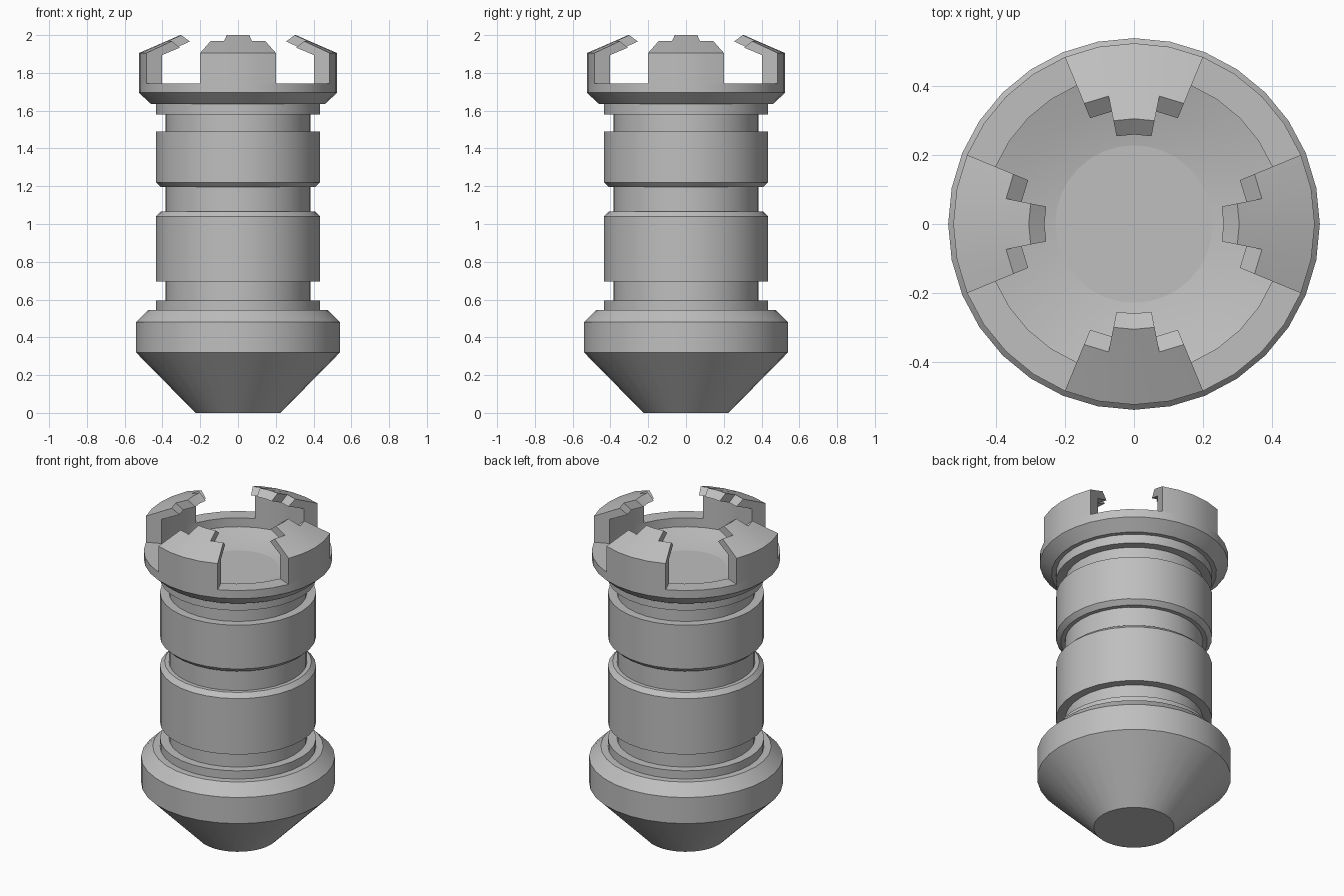
import bpy
import bmesh
from math import sin, cos, pi, radians, hypot
from mathutils import Vector

SIDES = 32
STEP = 2 * pi / SIDES

if "Cube" in bpy.data.objects:
    bpy.data.objects.remove(bpy.data.objects["Cube"], do_unlink=True)

grey = bpy.data.materials.new("plain grey")
grey.use_nodes = True
colour = (0.52, 0.52, 0.52, 1)
grey.diffuse_color = colour
for node in grey.node_tree.nodes:
    if node.type == "BSDF_PRINCIPLED":
        node.inputs["Base Color"].default_value = colour


def polar(r, angle, z):
    return Vector((r * cos(angle), r * sin(angle), z))


def finish(name, bm):
    bmesh.ops.remove_doubles(bm, verts=bm.verts, dist=0.0005)
    bmesh.ops.recalc_face_normals(bm, faces=bm.faces)
    mesh = bpy.data.meshes.new(name)
    bm.to_mesh(mesh)
    bm.free()
    mesh.materials.append(grey)
    obj = bpy.data.objects.new(name, mesh)
    bpy.context.collection.objects.link(obj)
    bpy.ops.object.select_all(action="DESELECT")
    obj.select_set(True)
    bpy.context.view_layer.objects.active = obj
    bpy.ops.object.shade_smooth_by_angle(angle=radians(30))
    return obj


def lathe(name, profile):
    """Turn an (r, z) profile, running from axis to axis, into a solid."""
    bm = bmesh.new()
    verts = [bm.verts.new((r, 0, z)) for r, z in profile]
    edges = [bm.edges.new(pair) for pair in zip(verts, verts[1:])]
    bmesh.ops.spin(bm, geom=verts + edges, cent=(0, 0, 0), axis=(0, 0, 1),
                   angle=2 * pi, steps=SIDES)
    return finish(name, bm)


def collar(name, bottom, top, cut_bottom=0, cut_top=0):
    r = 0.435
    lathe(name, [(0, bottom), (r - cut_bottom, bottom), (r, bottom + cut_bottom),
                 (r, top - cut_top), (r - cut_top, top), (0, top)])


# Tapered foot with its wide band and shoulder
lathe("foot", [(0, 0), (0.225, 0), (0.54, 0.32), (0.54, 0.48),
               (0.475, 0.545), (0, 0.545)])

# Barrel core and the collars around it
lathe("barrel_core", [(0, 0.54), (0.385, 0.54), (0.385, 1.64), (0, 1.64)])
collar("lower_ring", 0.54, 0.595)
collar("lower_collar", 0.695, 1.065, cut_top=0.026)
collar("upper_collar", 1.195, 1.49, cut_bottom=0.026)
collar("upper_ring", 1.58, 1.64)

# Crown rim with a shallow dished floor
RIM, WALL, RIM_TOP, FLOOR = 0.525, 0.435, 1.745, 1.69
dish = [(WALL * t, FLOOR - 0.07 * (1 - t * t)) for t in (1, 0.8, 0.6, 0.4, 0.2, 0)]
lathe("crown_rim", [(0, 1.6), (0.42, 1.6), (0.42, 1.635), (0.46, 1.635), (RIM, 1.695),
                    (RIM, RIM_TOP), (WALL, RIM_TOP)] + dish)


def prong(name, facing):
    """Inward-leaning prong with a longer tooth in the middle."""
    section = [(RIM, RIM_TOP), (RIM, 1.905), (0.379, 1.968), (0.333, 1.934),
               (WALL, 1.894), (WALL, RIM_TOP)]
    bm = bmesh.new()
    columns = [[bm.verts.new(polar(r, facing + k * STEP, z)) for r, z in section]
               for k in range(-2, 3)]
    count = len(section)
    tips = []
    for k in range(4):
        a, b = columns[k], columns[k + 1]
        for i in range(count):
            j = (i + 1) % count
            face = bm.faces.new((a[i], a[j], b[j], b[i]))
            if i == 2 and k in (1, 2):
                tips.append(face)
    bm.faces.new(columns[0])
    bm.faces.new(columns[-1])
    # Middle tooth
    new = bmesh.ops.extrude_face_region(bm, geom=tips)["geom"]
    for v in new:
        if isinstance(v, bmesh.types.BMVert):
            r = hypot(v.co.x, v.co.y)
            scale = (r - 0.073) / r
            v.co = (v.co.x * scale, v.co.y * scale, v.co.z + 0.032)
    bmesh.ops.delete(bm, geom=[f for f in tips if f.is_valid], context="FACES_ONLY")
    finish(name, bm)


for index, side in enumerate(("left", "back", "right", "front")):
    prong(side + "_prong", index * pi / 2)
